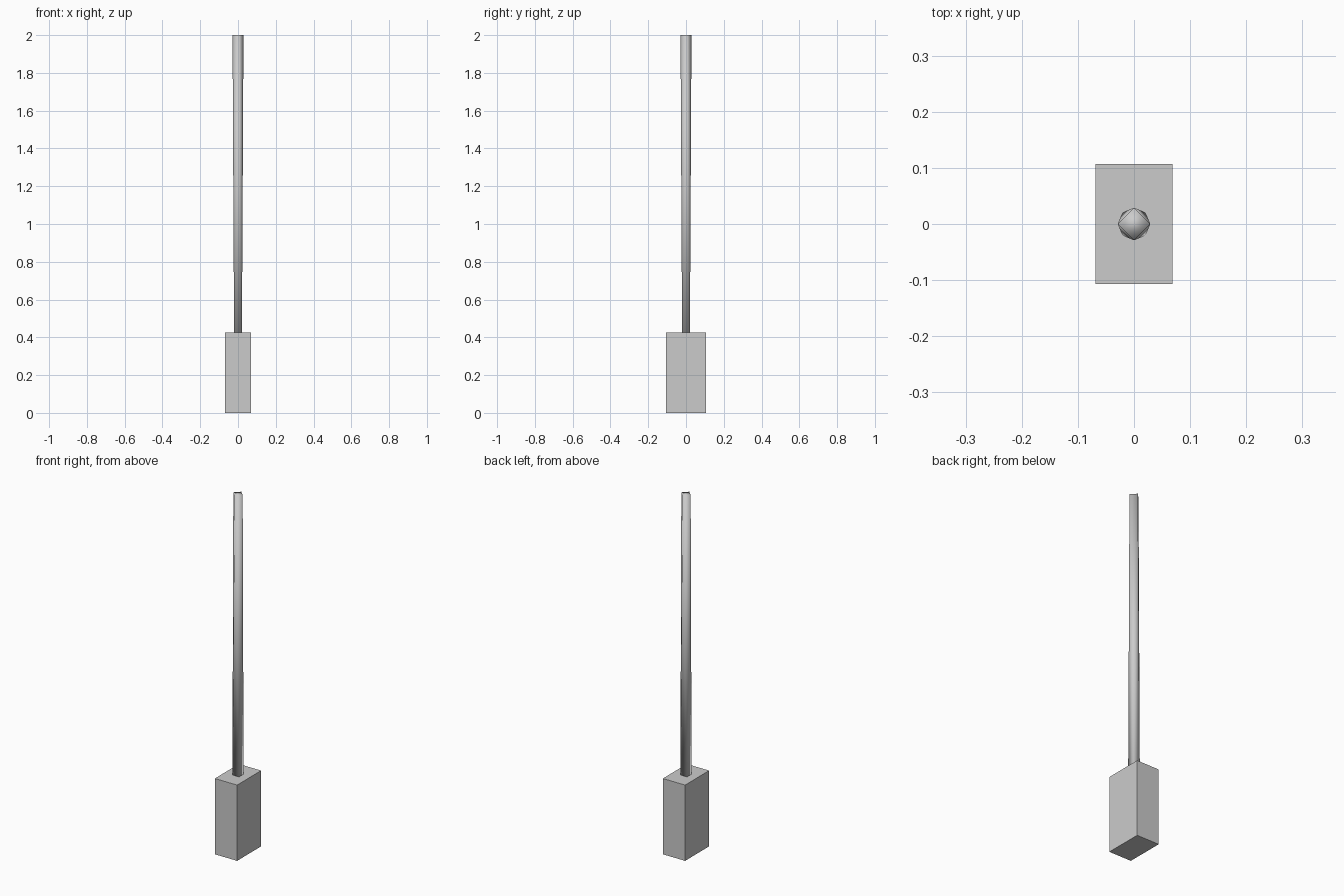
import bpy
import bmesh
from math import cos, sin, pi

cube = bpy.data.objects.get("Cube")
if cube:
    bpy.data.objects.remove(cube, do_unlink=True)

# Single grey material
GREY = (0.6, 0.6, 0.6, 1.0)
grey = bpy.data.materials.new("plain_grey")
grey.use_nodes = True
grey.diffuse_color = GREY
bsdf = next(n for n in grey.node_tree.nodes if n.type == 'BSDF_PRINCIPLED')
bsdf.inputs["Base Color"].default_value = GREY


def add_object(name, bm, smooth=False):
    bmesh.ops.recalc_face_normals(bm, faces=bm.faces)
    for face in bm.faces:
        face.smooth = smooth
    mesh = bpy.data.meshes.new(name)
    bm.to_mesh(mesh)
    bm.free()
    mesh.materials.append(grey)
    obj = bpy.data.objects.new(name, mesh)
    bpy.context.collection.objects.link(obj)
    return obj


# Hammer head: a plain block
HEAD_SIZE = (0.138, 0.213, 0.425)
bm = bmesh.new()
bmesh.ops.create_cube(bm, size=1)
for v in bm.verts:
    v.co = [c * s for c, s in zip(v.co, HEAD_SIZE)]
    v.co.z += HEAD_SIZE[2] / 2
add_object("head", bm)

# Handle: a four-sided shaft turned an eighth of a circle from end to end
RADIUS = 0.029
bm = bmesh.new()


def ring(z, start):
    return [bm.verts.new((RADIUS * cos(start + i * pi / 2),
                          RADIUS * sin(start + i * pi / 2), z))
            for i in range(4)]


bottom = ring(0.36, pi / 4)
top = ring(2.0, 0)
for i in range(4):
    j = (i + 1) % 4
    bm.faces.new((bottom[i], top[j], top[i]))
    bm.faces.new((bottom[i], bottom[j], top[j]))
bm.faces.new(top)
bm.faces.new(bottom[::-1])
add_object("handle", bm, smooth=True)
